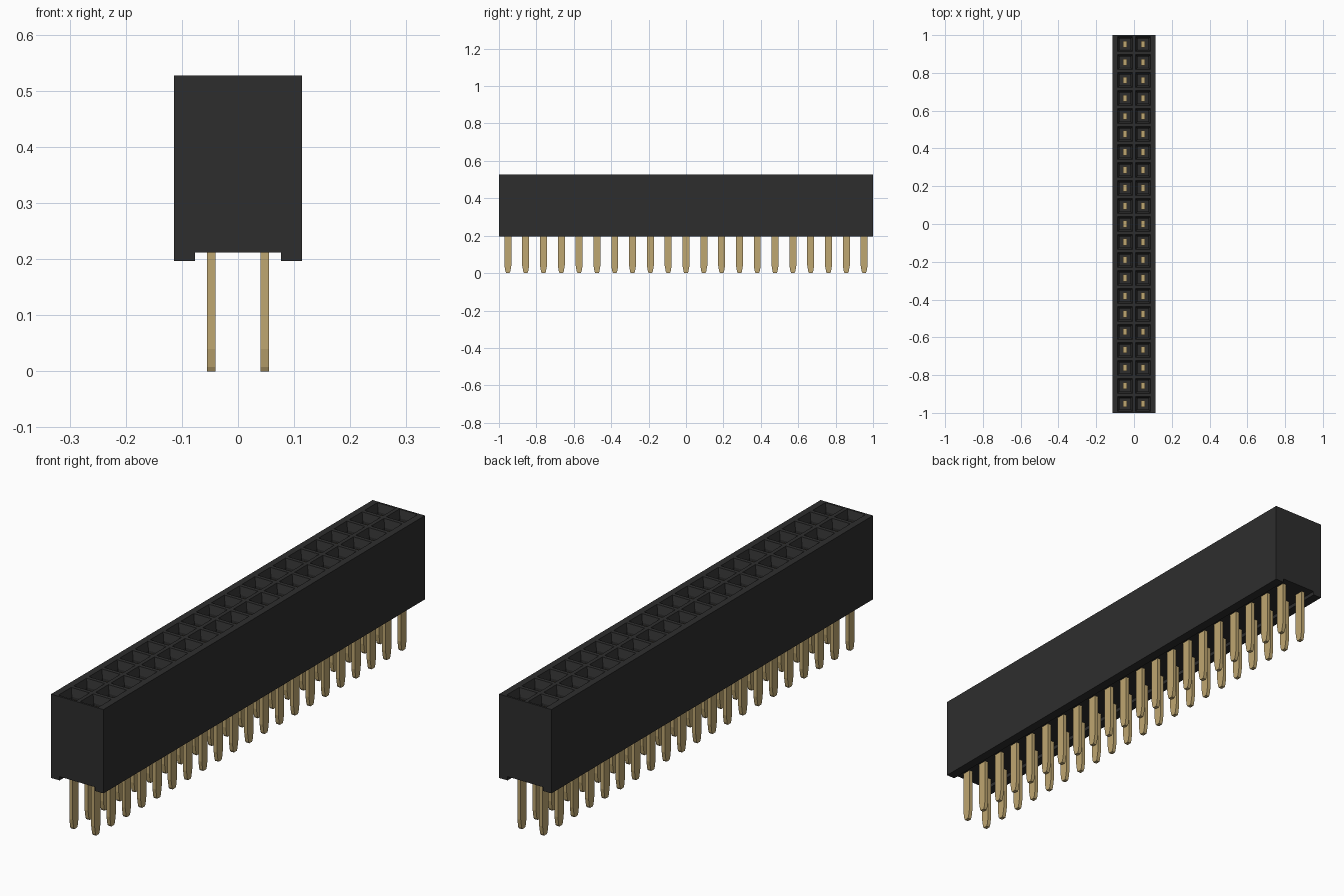
import bpy, bmesh

cube = bpy.data.objects.get("Cube")
if cube:
    bpy.data.objects.remove(cube, do_unlink=True)

ROWS = 21
PITCH = 2 / ROWS
HALF_W, TOP, BASE, CHANNEL = 0.114, 0.527, 0.197, 0.212
FIRST_Y = -1 + PITCH / 2


def material(name, rgb):
    m = bpy.data.materials.new(name)
    m.use_nodes = True
    m.diffuse_color = (*rgb, 1)
    m.node_tree.nodes["Principled BSDF"].inputs["Base Color"].default_value = (*rgb, 1)
    return m


def add_object(name, bm, mat):
    bmesh.ops.recalc_face_normals(bm, faces=bm.faces)
    mesh = bpy.data.meshes.new(name)
    bm.to_mesh(mesh)
    bm.free()
    mesh.materials.append(mat)
    ob = bpy.data.objects.new(name, mesh)
    bpy.context.collection.objects.link(ob)
    return ob


def plate(name, outline, half_x, mat):
    """Extrude a (y, z) outline along x, then repeat it over both rows."""
    bm = bmesh.new()
    face = bm.faces.new([bm.verts.new((-half_x, y, z)) for y, z in outline])
    out = bmesh.ops.extrude_face_region(bm, geom=[face])["geom"]
    bmesh.ops.translate(bm, vec=(2 * half_x, 0, 0),
                        verts=[v for v in out if isinstance(v, bmesh.types.BMVert)])
    ob = add_object(name, bm, mat)
    ob.location = (-PITCH / 2, FIRST_Y, 0)
    for label, count, step in (("columns", 2, (PITCH, 0, 0)), ("rows", ROWS, (0, PITCH, 0))):
        arr = ob.modifiers.new(label, "ARRAY")
        arr.count = count
        arr.use_relative_offset = False
        arr.use_constant_offset = True
        arr.constant_offset_displace = step
    return ob


black = material("black plastic", (0.027, 0.027, 0.027))
gold = material("gold metal", (0.52, 0.385, 0.165))

# Housing: channelled profile swept along y, one segment per socket row
profile = [(-HALF_W, BASE), (-0.077, BASE), (-0.077, CHANNEL), (0.077, CHANNEL),
           (0.077, BASE), (HALF_W, BASE), (HALF_W, TOP), (PITCH, TOP),
           (0, TOP), (-PITCH, TOP), (-HALF_W, TOP)]
bm = bmesh.new()
rings = [[bm.verts.new((x, -1 + i * PITCH, z)) for x, z in profile]
         for i in range(ROWS + 1)]
n = len(profile)
for a, b in zip(rings, rings[1:]):
    for k in range(n):
        j = (k + 1) % n
        bm.faces.new((a[k], a[j], b[j], b[k]))
bm.faces.new(rings[0])
bm.faces.new(rings[-1])
bmesh.ops.recalc_face_normals(bm, faces=bm.faces)

# Sockets: flat rim, sloped funnel, then a straight well
cells = [f for f in bm.faces
         if f.normal.z > 0.9 and abs(f.calc_center_median().z - TOP) < 1e-4
         and abs(f.calc_center_median().x) < PITCH * 0.9]
for thickness, depth in ((0.011, 0), (0.014, -0.03), (0.0005, -0.18)):
    bmesh.ops.inset_individual(bm, faces=cells, thickness=thickness, depth=depth)
add_object("housing", bm, black)

# Solder pins with narrowed tips
plate("solder_pins", [(-0.0185, 0.23), (-0.0185, 0.04), (-0.013, 0.008), (-0.009, 0),
                      (0.009, 0), (0.013, 0.008), (0.0185, 0.04), (0.0185, 0.23)],
      0.0075, gold)

# Contacts standing inside the sockets
plate("socket_contacts", [(-0.0175, 0.3), (0.0175, 0.3),
                          (0.0175, TOP - 0.032), (-0.0175, TOP - 0.032)], 0.011, gold)
